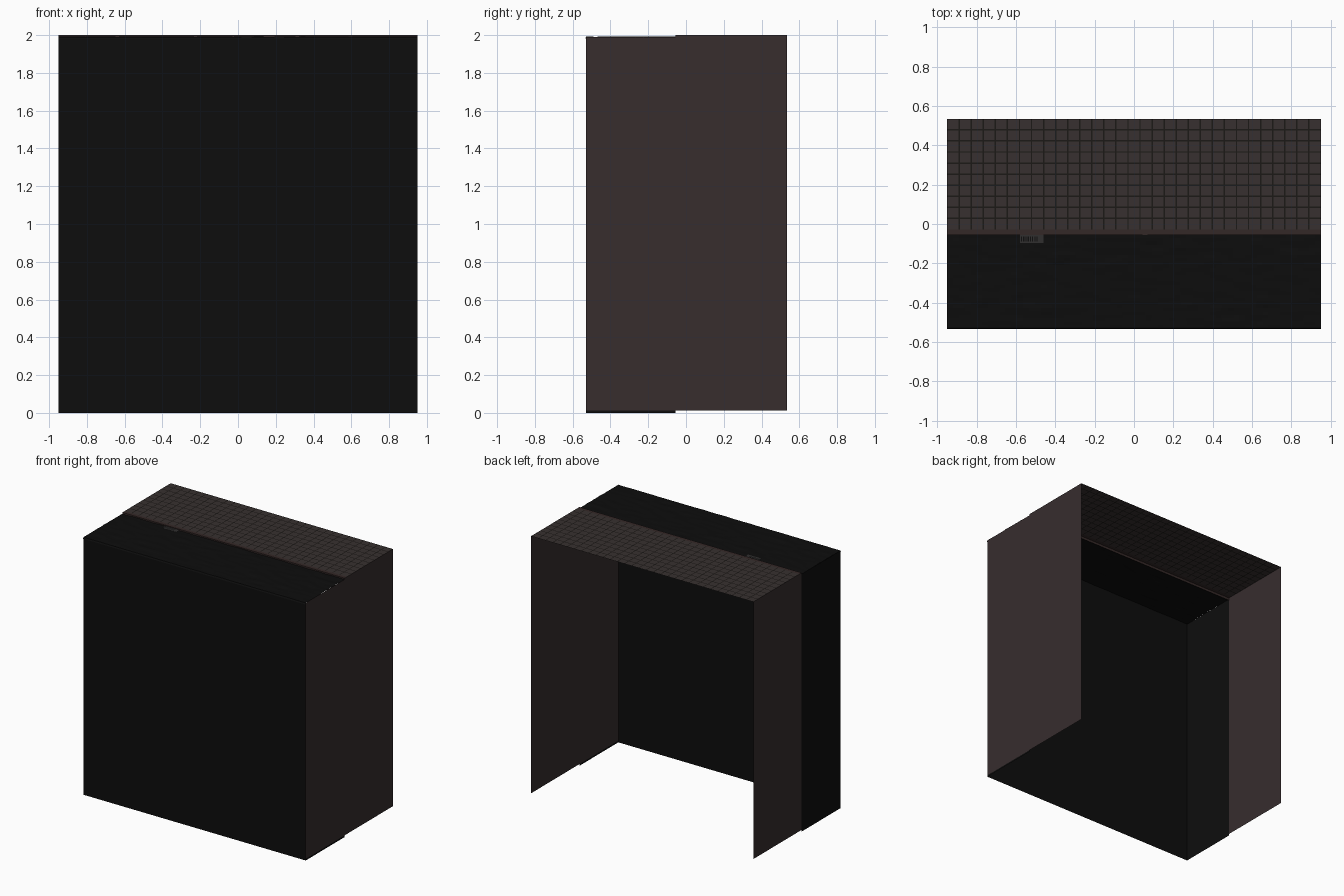
import bpy, bmesh
from mathutils import Vector, noise

cube = bpy.data.objects.get("Cube")
if cube:
    bpy.data.objects.remove(cube)


def material(name, rgb):
    m = bpy.data.materials.new(name)
    m.use_nodes = True
    m.diffuse_color = (*rgb, 1)
    m.node_tree.nodes["Principled BSDF"].inputs["Base Color"].default_value = (*rgb, 1)
    return m


ASPHALT = material("asphalt", (0.004, 0.004, 0.004))
PAVING = material("paving", (0.038, 0.030, 0.029))
GROUT = material("grout", (0.011, 0.009, 0.008))
KERB = material("kerb_stone", (0.034, 0.021, 0.020))
BRICK = material("brown_wall", (0.038, 0.026, 0.027))
IRON = material("grate_iron", (0.030, 0.028, 0.028))

W = 0.95                     # half width
BACK, FRONT = 0.535, -0.53   # depth limits
EDGE, JOINT = -0.055, -0.028  # kerb front and kerb back
TOP, ROAD = 2.0, 1.99
DROP = 0.013                 # the road section sits this much lower


def finish(name, bm, *mats):
    me = bpy.data.meshes.new(name)
    bm.to_mesh(me)
    bm.free()
    for m in mats:
        me.materials.append(m)
    ob = bpy.data.objects.new(name, me)
    bpy.context.collection.objects.link(ob)
    return ob


def panel(name, a, b, z0, z1, mat):
    """Upright sheet from plan point a to b, facing right of its direction."""
    bm = bmesh.new()
    pts = [(*a, z0), (*b, z0), (*b, z1), (*a, z1)]
    bm.faces.new([bm.verts.new(p) for p in pts])
    return finish(name, bm, mat)


def sheet(name, xs, ys, height, rule, *mats):
    """Horizontal surface cut along xs and ys, coloured by rule(x, y)."""
    bm = bmesh.new()
    rows = [[bm.verts.new((x, y, height(x, y))) for x in xs] for y in ys]
    for lo, hi in zip(rows, rows[1:]):
        for i in range(len(xs) - 1):
            f = bm.faces.new((lo[i], lo[i + 1], hi[i + 1], hi[i]))
            c = f.calc_center_median()
            f.material_index = rule(c.x, c.y)
    return finish(name, bm, *mats)


# Pavement: square tiles separated by dark grout strips
COLS, ROWS, GAP = 31, 10, 0.0035


def cuts(start, end, n):
    step = (end - start) / n
    out = [start]
    for k in range(1, n):
        out += [start + k * step - GAP, start + k * step + GAP]
    return out + [end]


def tile_or_grout(x, y):
    dx, dy = 2 * W / COLS, (BACK - JOINT) / ROWS
    u, v = (x + W) % dx, (y - JOINT) % dy
    return int(min(u, dx - u) < GAP or min(v, dy - v) < GAP)


sheet("pavement", cuts(-W, W, COLS), cuts(JOINT, BACK, ROWS),
      lambda x, y: TOP, tile_or_grout, PAVING, GROUT)

# Kerb: top strip and short riser down to the road
sheet("kerb_top", [-W, W], [EDGE, JOINT], lambda x, y: TOP, lambda x, y: 0, KERB)
panel("kerb_riser", (-W, EDGE), (W, EDGE), ROAD - 0.01, TOP, KERB)


# Road: worn uneven asphalt with a drooping front lip
def road_height(x, y):
    if y < FRONT - 0.002:
        return ROAD - 0.01
    return ROAD + 0.004 * noise.noise(Vector((x * 9, y * 22, 3)))


NX, NY = 64, 28
road_y = [FRONT - 0.005] + [FRONT + (EDGE - FRONT) * j / NY for j in range(NY + 1)]
sheet("road", [-W + 2 * W * i / NX for i in range(NX + 1)], road_y,
      road_height, lambda x, y: 0, ASPHALT)

# Skirt walls, open at the back and underneath
panel("front_wall", (-W, FRONT), (W, FRONT), 0, ROAD, ASPHALT)
panel("right_road_wall", (-W, EDGE), (-W, FRONT), 0, ROAD, ASPHALT)
panel("right_pavement_wall", (-W, BACK), (-W, EDGE), DROP, TOP, BRICK)
panel("left_pavement_wall", (W, EDGE), (W, BACK), DROP, TOP, BRICK)
panel("left_road_wall", (W, FRONT), (W, EDGE), DROP, ROAD, BRICK)
panel("left_road_footing", (W, FRONT), (W, EDGE), 0, DROP, ASPHALT)

# Drain grate beside the kerb: slotted end and a solid end plate
GX0, GX1, GX2 = -0.58, -0.49, -0.46
SLOTS = 8
pitch = (GX1 - GX0) / SLOTS
grate_x = [GX0 + pitch * k / 2 for k in range(2 * SLOTS + 1)] + [GX2]
sheet("drain_grate", grate_x, [-0.096, -0.088, -0.064, EDGE - 0.001],
      lambda x, y: ROAD + 0.005,
      lambda x, y: int(x < GX1 and -0.088 < y < -0.064 and (x - GX0) % pitch > pitch / 2),
      IRON, ASPHALT)
